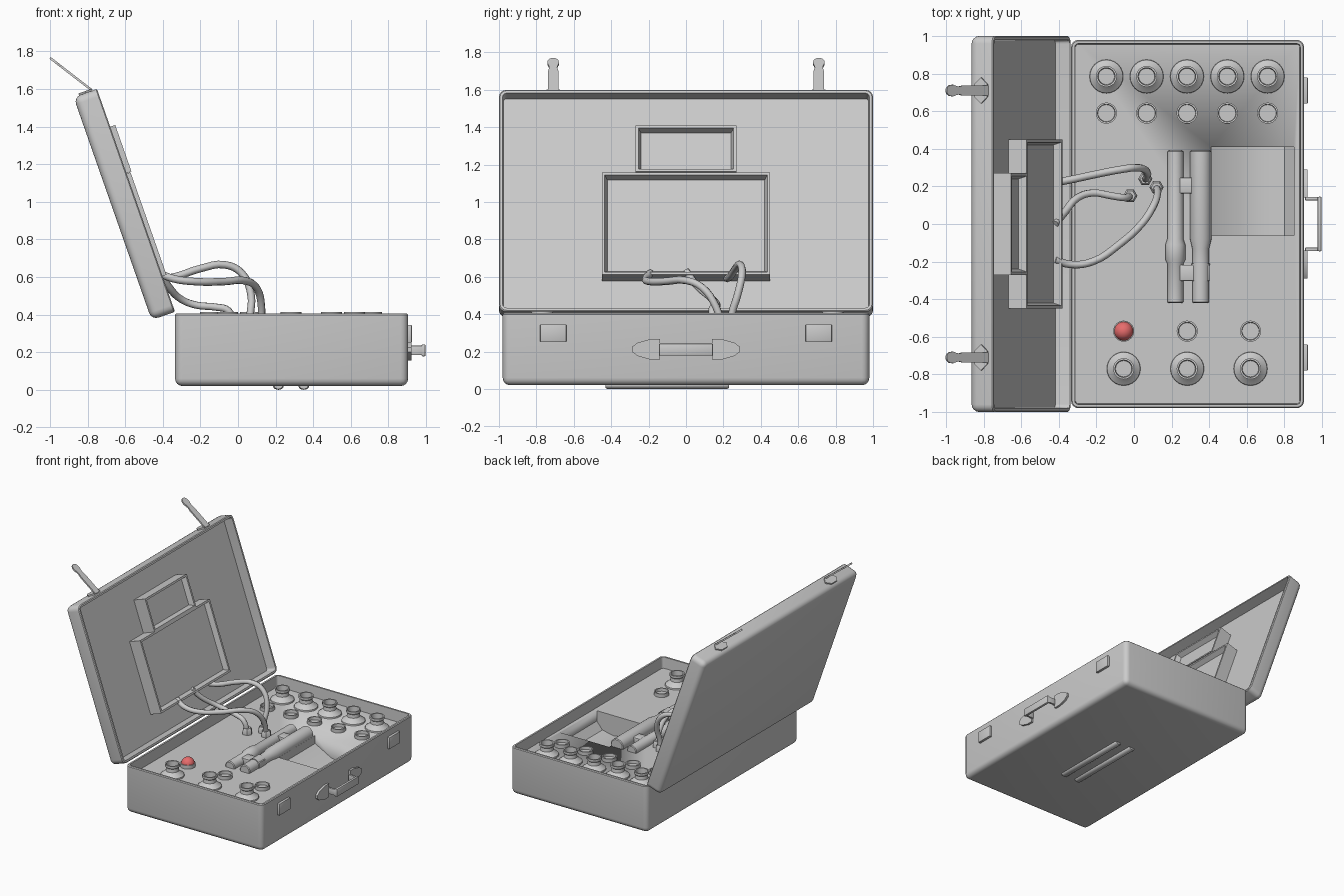
import bpy, bmesh, math
from mathutils import Matrix, Vector

if "Cube" in bpy.data.objects:
    bpy.data.objects.remove(bpy.data.objects["Cube"])

T = Matrix.Translation
def R(deg, axis): return Matrix.Rotation(math.radians(deg), 4, axis)
def select(ob):
    bpy.ops.object.select_all(action='DESELECT')
    ob.select_set(True)
    bpy.context.view_layer.objects.active = ob

def finish(name, bm, mat=Matrix(), angle=35):
    bmesh.ops.transform(bm, matrix=mat, verts=bm.verts)
    bmesh.ops.recalc_face_normals(bm, faces=bm.faces)
    me = bpy.data.meshes.new(name)
    bm.to_mesh(me)
    bm.free()
    ob = bpy.data.objects.new(name, me)
    bpy.context.collection.objects.link(ob)
    select(ob)
    bpy.ops.object.shade_smooth_by_angle(angle=math.radians(angle))
    return ob

def cube(size):
    bm = bmesh.new()
    bmesh.ops.create_cube(bm, size=1)
    bmesh.ops.scale(bm, vec=size, verts=bm.verts)
    return bm

def top_face(bm):
    return max(bm.faces, key=lambda f: f.calc_center_median().z)

def box(name, size, mat, bevel=0.0):
    bm = cube(size)
    if bevel:
        bmesh.ops.bevel(bm, geom=bm.edges[:], offset=bevel, segments=2, profile=0.5, affect='EDGES')
    return finish(name, bm, mat)

def tray(name, size, depth, mat):
    # box with rounded sides and bottom, open on +z down to the given depth
    bm = cube(size)
    edges = [e for e in bm.edges if min(v.co.z for v in e.verts) < 0]
    bmesh.ops.bevel(bm, geom=edges, offset=0.04, segments=4, profile=0.5, affect='EDGES')
    f = top_face(bm)
    bmesh.ops.inset_region(bm, faces=[f], thickness=0.006, depth=0.006)
    bmesh.ops.inset_region(bm, faces=[f], thickness=0.014)
    bmesh.ops.inset_region(bm, faces=[f], thickness=0.004, depth=-depth)
    return finish(name, bm, mat)

def screen(name, size, mat):
    bm = cube(size)
    f = top_face(bm)
    bmesh.ops.inset_region(bm, faces=[f], thickness=0.022)
    bmesh.ops.inset_region(bm, faces=[f], thickness=0.02, depth=-0.04)
    return finish(name, bm, mat)

def prism(name, pts, depth, mat):
    bm = bmesh.new()
    lo = [bm.verts.new((x, y, -depth / 2)) for x, y in pts]
    hi = [bm.verts.new((x, y, depth / 2)) for x, y in pts]
    bm.faces.new(lo)
    bm.faces.new(hi)
    n = len(pts)
    for i in range(n):
        j = (i + 1) % n
        bm.faces.new((lo[i], lo[j], hi[j], hi[i]))
    return finish(name, bm, mat)

def lathe(name, prof, mat, n=24):
    bm = bmesh.new()
    rings = []
    for r, z in prof:
        rings.append([bm.verts.new((r * math.cos(2 * math.pi * k / n),
                                    r * math.sin(2 * math.pi * k / n), z)) for k in range(n)])
    for a, b in zip(rings, rings[1:]):
        for k in range(n):
            bm.faces.new((a[k], a[(k + 1) % n], b[(k + 1) % n], b[k]))
    bm.faces.new(rings[0])
    bm.faces.new(rings[-1])
    return finish(name, bm, mat)

# lower case with a storage well cut into the control panel
PANEL = 0.315
case = tray("case_base", (1.24, 1.96, 0.379), 0.09, T((0.285, 0, 0.2095)))
cutter = prism("well_cutter", [(0.41, 0.36), (0.412, 0.25), (0.56, 0.17), (0.70, 0.15), (0.80, 0.17),
                               (0.85, 0.23), (0.85, 0.36)], 0.47, T((0, 0.175, 0)) @ R(90, 'X'))
cutter.hide_render = True
mod = case.modifiers.new("well", 'BOOLEAN')
mod.operation = 'DIFFERENCE'
mod.object = cutter
select(case)
bpy.ops.object.modifier_apply(modifier=mod.name)
bpy.data.objects.remove(cutter)

# lid: local -x runs up the lid, local z faces out of its opening
LID = T((-0.335, 0, 0.415)) @ R(70.7, 'Y')
tray("lid", (1.256, 2.0, 0.126), 0.08, LID @ T((-0.628, 0, -0.069)))
screen("main_screen", (0.578, 0.90, 0.11), LID @ T((-0.49, 0, -0.033)))
screen("small_screen", (0.262, 0.54, 0.11), LID @ T((-0.912, 0, -0.027)))

# lid latches: a flat tongue with a round head, on a six-sided plate
half = [(0, 0.027), (0.17, 0.027), (0.195, 0.021), (0.215, 0.024), (0.235, 0.031), (0.258, 0.029),
        (0.274, 0.018), (0.28, 0.006)]
tongue = half + [(x, -y) for x, y in reversed(half)]
for s in (-1, 1):
    prism("latch_tongue", tongue, 0.012, T((-0.778, s * 0.71, 1.594)) @ R(-142.3, 'Y'))
    prism("latch_plate", [(-0.036, -0.035), (0, -0.07), (0.036, -0.035), (0.036, 0.035), (0, 0.07),
                          (-0.036, 0.035)], 0.016,
          LID @ T((-1.258, s * 0.71, -0.065)) @ R(90, 'Y'))
    # catch plates and handle mounts on the case
    box("catch_plate", (0.025, 0.14, 0.095), T((0.912, s * 0.71, 0.298)), 0.004)
    prism("handle_mount", [(-0.055, 0.14), (-0.055, 0.19), (-0.035, 0.26), (-0.012, 0.29), (0.012, 0.29),
                           (0.035, 0.26), (0.055, 0.19), (0.055, 0.14)], 0.02,
          T((0.912, 0, 0.212)) @ Matrix.Scale(s, 4, (0, 1, 0)) @ R(90, 'Y'))
    box("handle_arm", (0.08, 0.018, 0.05), T((0.95, s * 0.135, 0.21)), 0.004)
box("handle_grip", (0.022, 0.29, 0.064), T((0.987, 0, 0.21)), 0.007)

# flared sockets and indicator rings
socket = [(0.09, 0), (0.088, 0.012), (0.066, 0.028), (0.05, 0.045), (0.047, 0.072), (0.056, 0.08),
          (0.056, 0.099), (0.046, 0.099), (0.043, 0.05)]
ring = [(0.056, 0), (0.056, 0.03), (0.047, 0.03), (0.045, 0.006)]
row_back = [-0.147 + 0.2145 * i for i in range(5)]
row_front = [-0.055, 0.283, 0.62]
for xs, ys, yr in ((row_back, 0.785, 0.59), (row_front, -0.77, -0.57)):
    for x in xs:
        lathe("socket", socket, T((x, ys, PANEL - 0.001)))
        lathe("indicator_ring", ring, T((x, yr, PANEL - 0.001)))

# red indicator lamp
bm = bmesh.new()
bmesh.ops.create_uvsphere(bm, u_segments=24, v_segments=12, radius=0.051)
lamp = finish("red_lamp", bm, T((-0.055, -0.57, PANEL + 0.022)), 60)
red = bpy.data.materials.new("red")
red.diffuse_color = (0.8, 0.15, 0.15, 1)
red.use_nodes = True
red.node_tree.nodes["Principled BSDF"].inputs["Base Color"].default_value = red.diffuse_color
lamp.data.materials.append(red)

# twin canisters lying along the panel
AX = R(-90, 'X')
lathe("thin_canister", [(0.036, -0.42), (0.043, -0.415), (0.043, -0.21), (0.053, -0.19), (0.053, -0.11),
                        (0.043, -0.08), (0.043, 0.385), (0.036, 0.39)], T((0.22, 0, 0.325)) @ AX)
lathe("thick_canister", [(0.038, -0.42), (0.045, -0.415), (0.045, -0.30), (0.05, -0.30), (0.05, -0.21),
                         (0.045, -0.21), (0.045, -0.13), (0.057, -0.08), (0.057, 0.385), (0.05, 0.39)],
      T((0.355, 0, 0.33)) @ AX)
for y in (-0.26, 0.205):
    box("canister_clip", (0.17, 0.085, 0.05), T((0.32, y, 0.335)), 0.006)

# low runners under the case
for x in (0.215, 0.35):
    lathe("runner", [(0.02, -0.43), (0.026, -0.42), (0.026, 0.22), (0.02, 0.23)],
          T((x, -0.0, 0.02)) @ Matrix.Diagonal((1.1, 1, 0.77, 1)) @ AX, 16)

# cables from the main screen to hexagonal plugs on the panel
cables = [
    [(-0.42, 0.22, 0.59), (-0.34, 0.235, 0.60), (-0.2, 0.265, 0.645), (-0.07, 0.29, 0.665),
     (0.02, 0.30, 0.62), (0.07, 0.275, 0.50), (0.065, 0.245, 0.40), (0.06, 0.24, 0.33)],
    [(-0.42, 0.0, 0.63), (-0.37, 0.06, 0.55), (-0.30, 0.14, 0.48), (-0.22, 0.165, 0.45),
     (-0.12, 0.15, 0.44), (-0.05, 0.14, 0.42), (-0.02, 0.15, 0.33)],
    [(-0.42, -0.19, 0.62), (-0.34, -0.215, 0.59), (-0.22, -0.20, 0.575), (-0.08, -0.11, 0.575),
     (0.04, 0.0, 0.58), (0.10, 0.09, 0.54), (0.125, 0.16, 0.44), (0.12, 0.195, 0.33)]]
for pts in cables:
    cu = bpy.data.curves.new("cable", 'CURVE')
    cu.dimensions = '3D'
    cu.bevel_depth = 0.02
    cu.bevel_resolution = 2
    cu.resolution_u = 4
    cu.use_fill_caps = True
    sp = cu.splines.new('BEZIER')
    sp.bezier_points.add(len(pts) - 1)
    for p, co in zip(sp.bezier_points, pts):
        p.co = co
        p.handle_left_type = p.handle_right_type = 'AUTO'
    ob = bpy.data.objects.new("cable", cu)
    bpy.context.collection.objects.link(ob)
    select(ob)
    bpy.ops.object.convert(target='MESH')
    bpy.ops.object.shade_smooth_by_angle(angle=math.radians(60))
    x, y, z = pts[-1]
    lathe("cable_plug", [(0.038, 0), (0.038, 0.035), (0.028, 0.05)], T((x, y, PANEL - 0.001)), 6)
